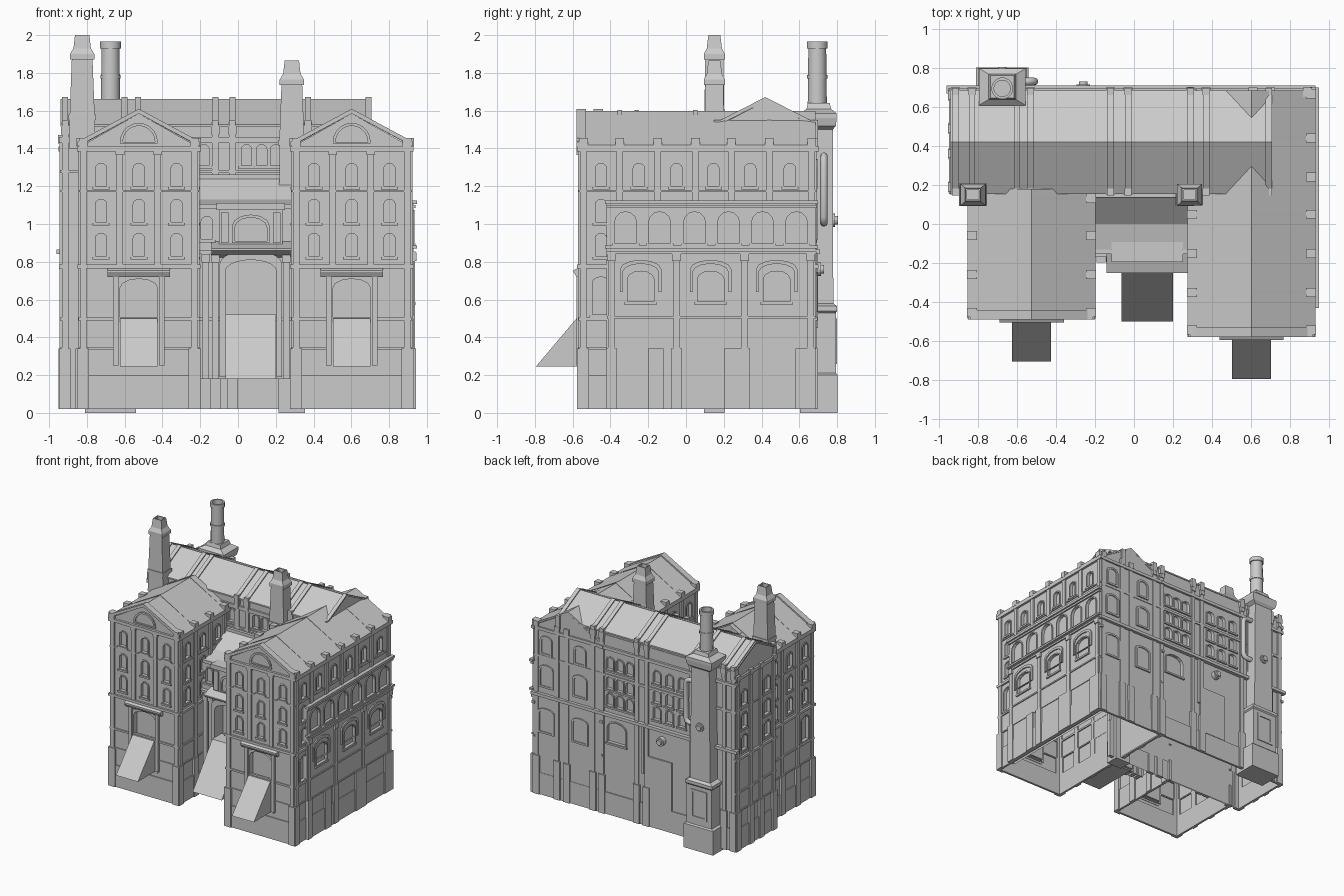
import bpy, bmesh
from math import pi, cos, sin

if "Cube" in bpy.data.objects:
    bpy.data.objects.remove(bpy.data.objects["Cube"])

# facade frames: (u along wall, d outward, z) -> world
def F(y): return lambda u, d, z: (u, y - d, z)
def B(y): return lambda u, d, z: (u, y + d, z)
def R(x): return lambda u, d, z: (x + d, u, z)
def L(x): return lambda u, d, z: (x - d, u, z)

def rect(u0, u1, z0, z1): return [(u0, z0), (u1, z0), (u1, z1), (u0, z1)]

def arch(u, w, z0, z1, rise, n=6):
    arc = [(u + w/2*cos(pi*i/n), z1 - rise + rise*sin(pi*i/n)) for i in range(n + 1)]
    return [(u - w/2, z0), (u + w/2, z0)] + arc

def chevron(c, hw, ze, zr, t):
    return [(c-hw, ze), (c, zr), (c+hw, ze), (c+hw, ze+t), (c, zr+t), (c-hw, ze+t)]

class Part:
    def __init__(self, name):
        self.name, self.bm = name, bmesh.new()

    def prism(self, f, poly, d0, d1):
        a = [self.bm.verts.new(f(u, d0, z)) for u, z in poly]
        b = [self.bm.verts.new(f(u, d1, z)) for u, z in poly]
        self.bm.faces.new(a)
        self.bm.faces.new(b[::-1])
        for i in range(len(a)):
            j = (i + 1) % len(a)
            self.bm.faces.new((a[j], a[i], b[i], b[j]))

    def box(self, f, u0, u1, z0, z1, d0, d1):
        self.prism(f, rect(u0, u1, z0, z1), d0, d1)

    def ring(self, f, outer, inner, d0, d1):
        loops = [[self.bm.verts.new(f(u, d, z)) for u, z in p]
                 for p, d in ((outer, d0), (outer, d1), (inner, d1), (inner, d0))]
        n = len(outer)
        for k in range(4):
            p, q = loops[k], loops[(k + 1) % 4]
            for i in range(n):
                j = (i + 1) % n
                self.bm.faces.new((p[i], p[j], q[j], q[i]))

    def loft(self, cx, cy, rings, n=4):
        """Stacked (z, half x, half y) sections."""
        k = 2**.5 if n == 4 else 1
        prev = None
        for z, hx, hy in rings:
            cur = [self.bm.verts.new((cx + k*hx*cos(2*pi*(i+.5)/n), cy + k*hy*sin(2*pi*(i+.5)/n), z)) for i in range(n)]
            if prev:
                for i in range(n):
                    j = (i + 1) % n
                    self.bm.faces.new((prev[i], prev[j], cur[j], cur[i]))
            else:
                self.bm.faces.new(cur[::-1])
            prev = cur
        self.bm.faces.new(prev)

    def done(self):
        bmesh.ops.recalc_face_normals(self.bm, faces=self.bm.faces)
        me = bpy.data.meshes.new(self.name)
        self.bm.to_mesh(me)
        self.bm.free()
        ob = bpy.data.objects.new(self.name, me)
        bpy.context.collection.objects.link(ob)
        return ob

class Block:
    """A wall block with its trim and the window openings cut into it."""
    def __init__(self, name):
        self.body, self.trim, self.cut = Part(name + "_walls"), Part(name + "_trim"), Part(name + "_cutter")

    def window(self, f, u, z0, w=.06, h=.12, rise=.025, depth=.02, t=.01, sill=True):
        self.cut.prism(f, arch(u, w, z0, z0 + h, rise), -depth, .03)
        self.trim.ring(f, arch(u, w + 2*t, z0 - t, z0 + h + t, rise + t/2), arch(u, w, z0, z0 + h, rise), -.004, .007)
        if sill:
            self.trim.box(f, u - w/2 - .015, u + w/2 + .015, z0 - .018, z0 - .004, -.004, .013)

    def pilaster(self, f, u, z1, z0=.02, w=.034, d=.012):
        self.trim.box(f, u - w/2, u + w/2, z0, z1, -.01, d)
        self.trim.box(f, u - w/2 - .006, u + w/2 + .006, z1 - .045, z1, -.03, d + .008)
        if z0 < .1:
            self.trim.box(f, u - w/2 - .012, u + w/2 + .012, z0, .34, -.01, d + .006)

    def bands(self, f, u0, u1, levels):
        for z0, z1, d in levels:
            self.trim.box(f, u0 - d, u1 + d, z0, z1, -.01, d)

    def done(self):
        ob, cutter = self.body.done(), self.cut.done()
        self.trim.done()
        mod = ob.modifiers.new("openings", 'BOOLEAN')
        mod.object, mod.operation, mod.solver = cutter, 'DIFFERENCE', 'EXACT'
        me = bpy.data.meshes.new_from_object(ob.evaluated_get(bpy.context.evaluated_depsgraph_get()))
        ob.modifiers.clear()
        ob.data = me
        bpy.data.objects.remove(cutter)
        bm = bmesh.new()      # the shell is open underneath
        bm.from_mesh(me)
        low = min(v.co.z for v in bm.verts)
        bmesh.ops.delete(bm, geom=[p for p in bm.faces if all(v.co.z < low + .001 for v in p.verts)], context='FACES')
        bm.to_mesh(me)
        bm.free()

ROWS = (.83, 1.01, 1.2)
LEVELS = [(.02, .2, .008), (.335, .345, .008), (.49, .505, .01), (.765, .785, .016), (1.17, 1.18, .008), (1.385, 1.41, .018)]

# two gabled front wings
def wing(name, c, y0, y1, outer, pil, wins):
    b, hw = Block(name), .31
    f = F(y0)
    b.body.prism(F(0), [(c-hw, .02), (c+hw, .02), (c+hw, 1.41), (c, 1.585), (c-hw, 1.41)], -y1, -y0)
    b.bands(f, c-hw, c+hw, LEVELS)
    for du in (-.293, -.1, .1, .293):
        edge = abs(du) > .2
        b.pilaster(f, c + du, 1.455 if edge else 1.41, .02 if edge else .78)
    for du in (-.2, 0, .2):
        for z in ROWS:
            b.window(f, c + du, z)
    # gable rim and lunette
    b.trim.prism(f, chevron(c, hw + .015, 1.41, 1.585, .025), -.03, .02)
    b.trim.ring(f, arch(c, .2, 1.425, 1.535, .1, 10), arch(c, .17, 1.435, 1.52, .085, 10), -.004, .01)
    # door with side piers, canopy and ramp
    b.window(f, c, .25, .2, .46, .05, .04, .02, False)
    for s in (-1, 1):
        b.trim.box(f, c + s*.122 - .014, c + s*.122 + .014, .25, .72, -.01, .02)
    b.trim.prism(R(0), [(y0+.01, .72), (y0-.02, .72), (y0-.035, .745), (y0-.035, .755), (y0+.01, .78)], c-.165, c+.165)
    ramp = Part(name + "_ramp")
    ramp.prism(R(0), [(y0+.03, .245), (y0-.235, .245), (y0-.02, .5), (y0+.03, .5)], c-.1, c+.1)
    ramp.done()
    # side walls
    for f, side in ((L(c-hw), -1), (R(c+hw), 1)):
        b.bands(f, y0, y1, LEVELS)
        for u in pil:
            b.pilaster(f, u, 1.455, 1.12 if side == outer and outer > 0 and u > -.5 else .02)
        for u in wins:
            for z in ROWS:
                lower = z < 1.15 and (u > -.4 if outer > 0 and side == outer else u > -.15 and side != outer)
                if not lower and (side == outer or u < .1):
                    b.window(f, u, z)
    b.window((R(c+hw) if outer > 0 else L(c-hw)), wins[0], .52, .09, .2, .03)
    b.done()
    roof = Part(name + "_roof")
    roof.prism(F(0), chevron(c, hw + .018, 1.405, 1.585, .014), -y1, -y0)
    for u in pil[1::2]:
        roof.prism(F(0), chevron(c, hw + .01, 1.412, 1.592, .012), -u - .012, -u + .012)
    roof.done()

wing("left_wing", -.525, -.47, .18, -1, (-.453, -.26, -.06, .13), (-.36, -.16, .035))
wing("right_wing", .602, -.56, .685, 1, (-.543, -.35, -.15, .05, .24, .44, .665), (-.45, -.25, -.05, .145, .34, .55))

# long rear block
PIERS = (-.915, -.83, -.6, -.53, -.12, -.03, .29, .37)
m = Block("main_block")
m.body.box(F(0), -.932, .31, .02, 1.5, -.68, -.17)
bk, fr, lf = B(.68), F(.17), L(-.932)
m.bands(bk, -.932, .9, [(.02, .2, .008), (.84, .865, .03), (1.16, 1.18, .01), (1.385, 1.41, .018)])
m.bands(fr, -.932, .28, [(1.27, 1.285, .01), (1.43, 1.46, .016)])
m.bands(lf, .17, .68, [l for l in LEVELS if l[0] < 1.3] + [(1.43, 1.455, .016)])
for u in PIERS:
    m.pilaster(bk, u, 1.52)
    m.pilaster(fr, u, 1.52)
for u in (.61, .7, .89):
    m.pilaster(bk, u, 1.455)
for u in (.19, .36, .49, .66):
    m.pilaster(lf, u, 1.47)
for u in (-.44, -.325, -.21, .04, .13, .22):
    for z in (.92, 1.06, 1.22):
        m.window(bk, u, z, .065, .1)
for u in (-.18, .045, .125, .2):
    m.window(fr, u, 1.31, .055, .11)
for u in (.275, .575):
    for z in ROWS:
        m.window(lf, u, z, .07)
m.window(bk, .16, .62, .17, .17, .05)
for u in (.49, .8):
    for z, w, h in ((.55, .12, .18), (.93, .1, .16), (1.2, .08, .13)):
        m.trim.prism(bk, arch(u, w, z, z + h, .03), -.01, .008)
        m.trim.ring(bk, arch(u, w + .03, z - .015, z + h + .015, .035), arch(u, w, z, z + h, .03), -.01, .016)
m.trim.box(bk, -.35, -.13, .2, .6, -.01, .012)
m.trim.box(bk, -.1, -.08, .45, .86, 0, .02)
m.done()

# rear roof with ribs and eave posts
r = Part("main_roof")
r.prism(R(0), [(.17, 1.42), (.675, 1.42), (.675, 1.52), (.42, 1.65), (.17, 1.52)], -.932, .695)
r.prism(R(0), chevron(.42, .265, 1.515, 1.65, .012), -.94, .7)
for x in PIERS + (.69,):
    r.prism(R(0), chevron(.42, .26, 1.525, 1.658, .014), x - .016, x + .016)
    for y in (.165, .68):
        r.box(F(y), x - .018, x + .018, 1.44, 1.55, -.018, .018)
r.done()

# shallow annex along the right side
a = Block("side_annex")
a.body.box(F(0), .88, .928, .02, 1.11, -.685, .42)
f = R(.928)
a.bands(f, -.41, .68, [(.02, .2, .006), (.335, .345, .006), (.5, .512, .008), (.84, .855, .012), (.87, .885, .02), (1.085, 1.1, .012), (1.105, 1.125, .02)])
for u in (-.32, -.14, .045, .225, .405, .585):
    a.window(f, u, .9, .115, .165, .055)
for u in (-.24, .13, .48):
    a.window(f, u, .59, .14, .16, .04)
    a.trim.ring(f, arch(u, .22, .64, .81, .05), arch(u, .19, .64, .79, .045), -.004, .01)
for u in (-.395, -.05, .31, .66):
    a.pilaster(f, u, .85, d=.008)
for u in (-.16, .24, .62):
    a.trim.box(f, u - .04, u + .04, .02, .34, -.01, .014)
a.done()

# centre link with gate, attic window and ramp
c = Block("centre_link")
c.body.prism(R(0), [(-.14, .18), (.18, .18), (.18, 1.25), (.15, 1.25), (0, 1.13), (-.14, 1.1)], -.23, .3)
f = F(-.14)
c.bands(f, -.2, .27, [(.49, .505, .01), (.84, .86, .03), (1.08, 1.105, .015)])
c.bands(F(.15), -.2, .27, [(1.235, 1.262, .015)])
c.trim.box(f, -.1, .235, .86, 1.09, -.1, .04)
c.trim.box(f, -.115, .25, 1.075, 1.11, -.1, .055)
c.trim.box(f, -.09, -.05, .9, 1.06, 0, .05)
c.trim.box(f, .185, .225, .9, 1.06, 0, .05)
c.trim.ring(f, arch(.068, .2, .9, 1.05, .06), arch(.068, .17, .91, 1.035, .055), .03, .05)
c.trim.ring(f, arch(.068, .33, .19, .86, .07, 10), arch(.068, .27, .19, .81, .06, 10), -.01, .07)
c.trim.prism(R(0), [(-.13, .82), (-.22, .84), (-.25, .86), (-.25, .87), (-.13, .91)], -.14, .28)
c.cut.prism(f, arch(.068, .27, .19, .81, .06, 10), -.04, .03)
for u in (-.17, -.12, .255):
    c.pilaster(f, u, .84, .18, d=.05)
c.window(f, -.165, .92, .06, .12)
c.done()
g = Part("centre_ramp")
g.prism(R(0), [(-.12, .18), (-.5, .18), (-.245, .52), (-.12, .52)], -.065, .2)
g.done()

# square chimneys
def chimney(name, x, z, foot):
    p = Part(name)
    p.loft(x, .15, [(foot, .07, .055), (z-.42, .066, .053), (z-.13, .055, .048), (z-.13, .064, .056), (z-.1, .064, .056),
                    (z-.07, .046, .04), (z, .038, .032), (z, .03, .024), (z-.04, .03, .024)])
    p.box(F(.15), x-.072, x+.072, z-.45, z-.42, -.058, .058)
    p.done()
chimney("tall_chimney", -.825, 2, 1.4)
chimney("short_chimney", .285, 1.865, 0)

# boiler stack on the rear wall
s = Part("stack_pier")
s.loft(-.675, .703, [(.0, .135, .1), (.2, .135, .1), (.21, .115, .09), (.53, .115, .09), (.54, .125, .097), (.565, .125, .097),
                     (.58, .092, .077), (1.5, .082, .074), (1.52, .11, .09), (1.56, .12, .095), (1.585, .12, .095), (1.61, .07, .065), (1.64, .06, .058)])
s.ring(B(.78), rect(-.75, -.6, .26, .5), rect(-.73, -.62, .28, .48), 0, .02)
s.done()
t = Part("round_stack")
t.loft(-.675, .695, [(1.6, .052, .052), (1.77, .05, .05), (1.77, .055, .055), (1.79, .055, .055), (1.79, .05, .05), (1.93, .048, .048),
                     (1.93, .056, .056), (1.965, .056, .056), (1.965, .042, .042), (1.9, .042, .042)], 16)
ob = t.done()
bpy.context.view_layer.objects.active = ob
ob.select_set(True)
bpy.ops.object.shade_smooth_by_angle()

# side pipe and valves
cu = bpy.data.curves.new("steam_pipe", 'CURVE')
cu.dimensions, cu.bevel_depth, cu.bevel_resolution, cu.use_fill_caps = '3D', .02, 2, True
sp = cu.splines.new('POLY')
path = [(-.62, 1.36), (-.545, 1.36), (-.52, 1.35), (-.51, 1.325), (-.51, 1.04), (-.52, 1.015), (-.545, 1.005), (-.62, 1.005)]
sp.points.add(len(path) - 1)
for p, (x, z) in zip(sp.points, path):
    p.co = (x, .73, z, 1)
bpy.context.collection.objects.link(bpy.data.objects.new("steam_pipe", cu))
v = Part("valves")
for x, y, z in ((-.675, .765, 1.02), (-.26, .69, .76)):
    for rad, d in ((.035, .025), (.022, .04)):
        v.prism(B(y), [(x + rad*cos(pi*i/6), z + rad*sin(pi*i/6)) for i in range(12)], -.01, d)
v.done()
